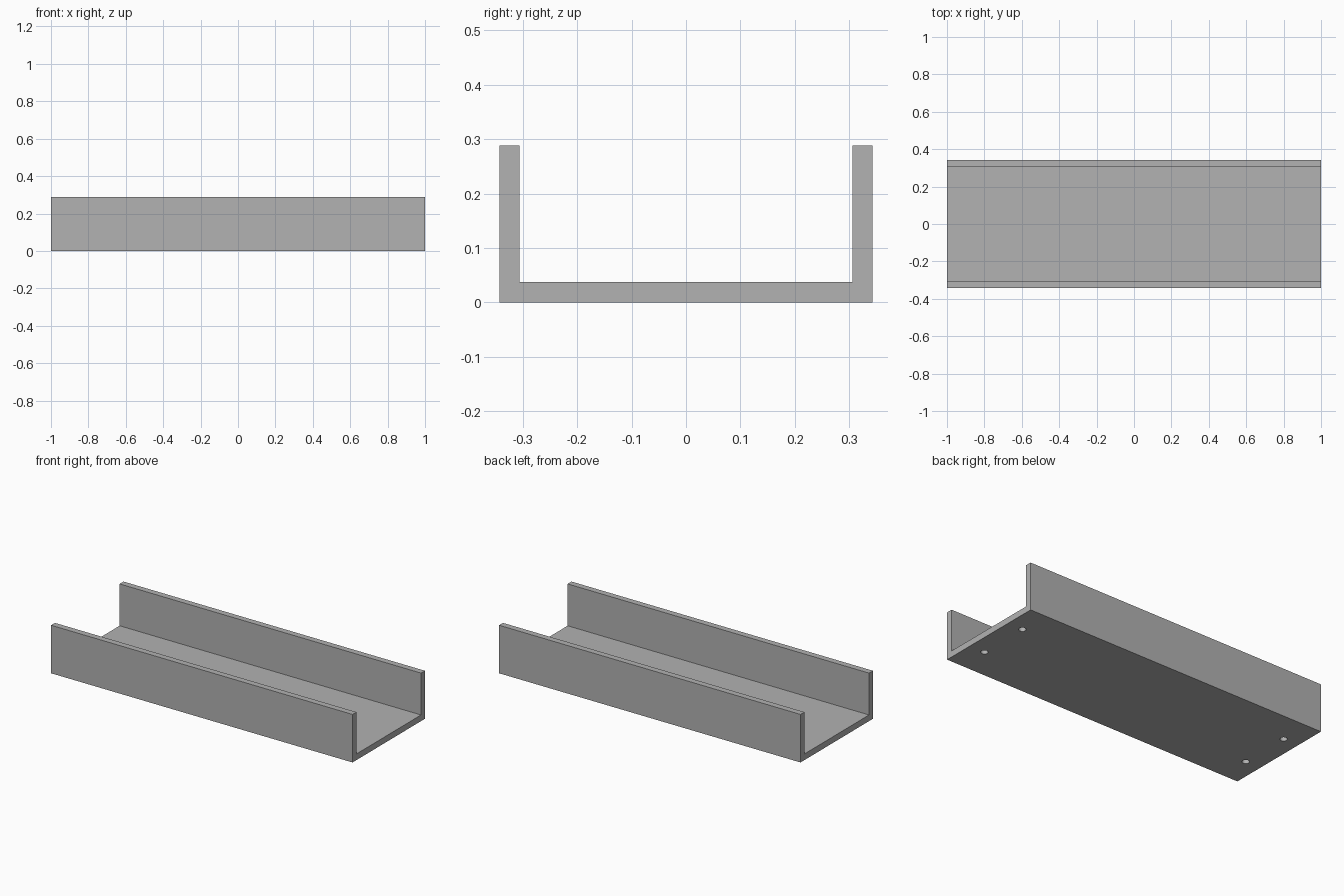
import bpy
import bmesh
from mathutils import Matrix

cube = bpy.data.objects.get("Cube")
if cube:
    bpy.data.objects.remove(cube, do_unlink=True)

HALF_LENGTH, HALF_WIDTH, HEIGHT = 1.0, 0.343, 0.288
THICK = 0.037
HOLE_X, HOLE_Y, HOLE_RADIUS, HOLE_DEPTH = 0.9, 0.156, 0.02, 0.03

grey = bpy.data.materials.new("plain grey")
grey.use_nodes = True
colour = (0.445, 0.445, 0.445, 1)
grey.diffuse_color = colour
grey.node_tree.nodes["Principled BSDF"].inputs["Base Color"].default_value = colour


def make_object(name, bm):
    bmesh.ops.recalc_face_normals(bm, faces=bm.faces)
    mesh = bpy.data.meshes.new(name)
    bm.to_mesh(mesh)
    bm.free()
    mesh.materials.append(grey)
    obj = bpy.data.objects.new(name, mesh)
    bpy.context.collection.objects.link(obj)
    return obj


# U-shaped channel: half profile mirrored in y, then extruded along x
inner = HALF_WIDTH - THICK
half = [(HALF_WIDTH, 0), (HALF_WIDTH, HEIGHT), (inner, HEIGHT), (inner, THICK)]
profile = half + [(-y, z) for y, z in reversed(half)]
bm = bmesh.new()
end = bm.faces.new([bm.verts.new((-HALF_LENGTH, y, z)) for y, z in profile])
sweep = bmesh.ops.extrude_face_region(bm, geom=[end], use_keep_orig=True)
moved = [v for v in sweep["geom"] if isinstance(v, bmesh.types.BMVert)]
bmesh.ops.translate(bm, verts=moved, vec=(2 * HALF_LENGTH, 0, 0))
channel = make_object("channel", bm)

# Four blind screw holes in the underside
bm = bmesh.new()
for sx in (-1, 1):
    for sy in (-1, 1):
        bmesh.ops.create_cone(
            bm, cap_ends=True, segments=32, radius1=HOLE_RADIUS,
            radius2=HOLE_RADIUS, depth=2 * HOLE_DEPTH,
            matrix=Matrix.Translation((sx * HOLE_X, sy * HOLE_Y, 0)))
cutter = make_object("hole_cutter", bm)
cutter.hide_render = True

cut = channel.modifiers.new("screw holes", "BOOLEAN")
cut.operation = "DIFFERENCE"
cut.solver = "EXACT"
cut.object = cutter

# Apply the cut, remove the cutter and smooth only the hole walls
bpy.ops.object.select_all(action="DESELECT")
channel.select_set(True)
bpy.context.view_layer.objects.active = channel
bpy.ops.object.modifier_apply(modifier=cut.name)
bpy.data.objects.remove(cutter, do_unlink=True)
bpy.ops.object.shade_smooth_by_angle()
